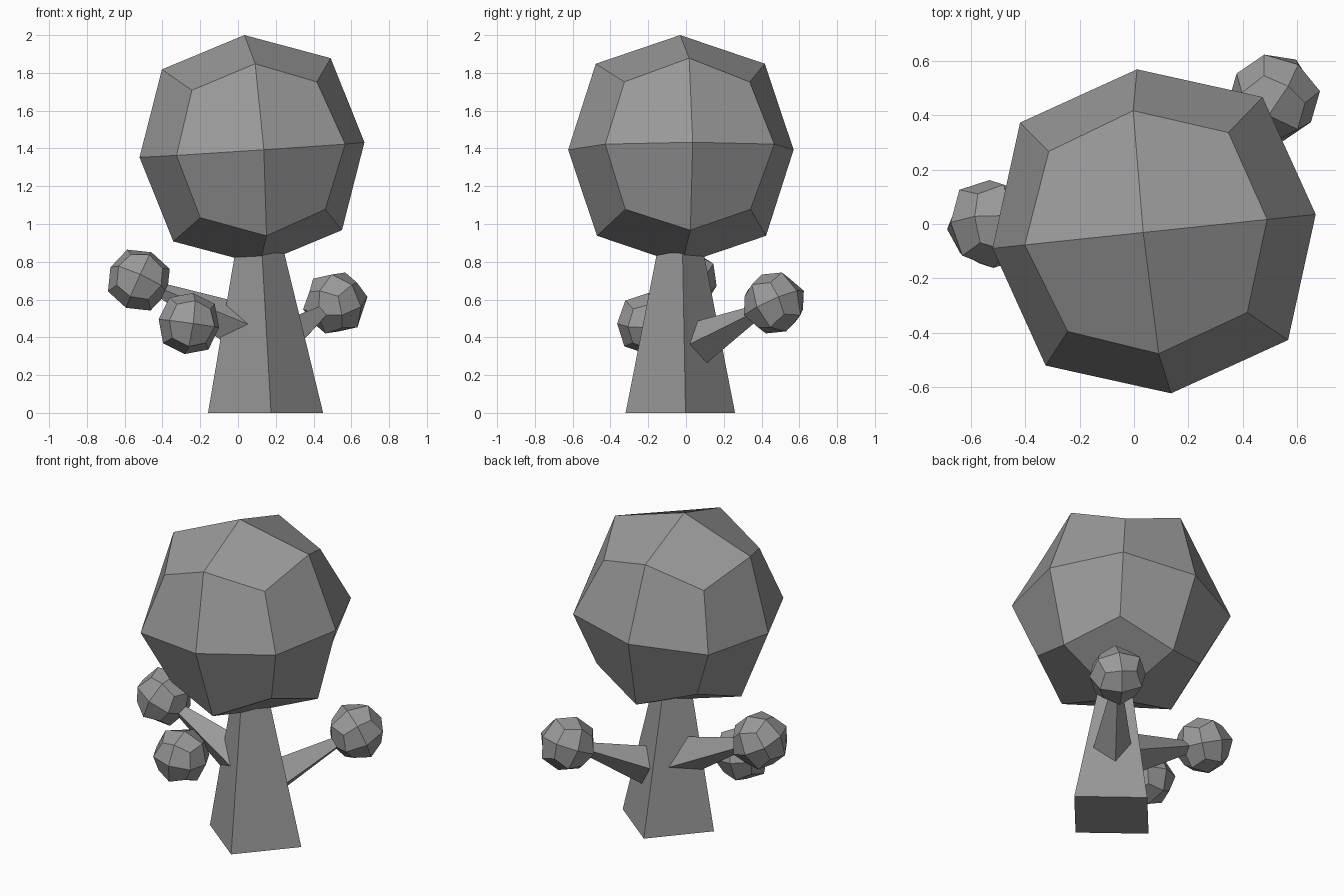
import bpy, bmesh
from math import radians
from mathutils import Vector, Matrix, Euler, Quaternion

if "Cube" in bpy.data.objects:
    bpy.data.objects.remove(bpy.data.objects["Cube"])

# Dark grey used on every part
grey = bpy.data.materials.new("dark_grey")
grey.diffuse_color = (0.32, 0.32, 0.32, 1)
grey.use_nodes = True
grey.node_tree.nodes["Principled BSDF"].inputs["Base Color"].default_value = grey.diffuse_color


def add_object(name, bm, matrix):
    bm.transform(matrix)
    mesh = bpy.data.meshes.new(name)
    bm.to_mesh(mesh)
    bm.free()
    mesh.materials.append(grey)
    obj = bpy.data.objects.new(name, mesh)
    bpy.context.collection.objects.link(obj)
    return obj


def leaf_ball(name, center, radius, rotation, height=1.0):
    """Cube rounded once into a 24-quad ball."""
    bm = bmesh.new()
    bmesh.ops.create_cube(bm, size=2 * radius)
    obj = add_object(name, bm, Matrix.Diagonal((1, 1, height, 1)))
    obj.matrix_world = Matrix.Translation(center) @ rotation.to_matrix().to_4x4()
    mod = obj.modifiers.new("round", 'SUBSURF')
    mod.levels = mod.render_levels = 1
    mod.use_limit_surface = False


def taper(name, r_base, r_top, length, matrix):
    """Four-sided tapered post starting at its local origin."""
    bm = bmesh.new()
    bmesh.ops.create_cone(bm, cap_ends=True, segments=4, radius1=r_base,
                          radius2=r_top, depth=length,
                          matrix=Matrix.Translation((0, 0, length / 2)))
    return add_object(name, bm, matrix)


def branch(name, base, tip, r_base, roll):
    base, tip = Vector(base), Vector(tip)
    axis = tip - base
    turn = axis.to_track_quat('Z', 'Y') @ Quaternion((0, 0, 1), radians(roll))
    taper(name, r_base, 0.015, axis.length,
          Matrix.Translation(base) @ turn.to_matrix().to_4x4())
    return turn


# Trunk, leaning slightly to the left
lean = Matrix.Diagonal((1.02, 0.97, 1, 1))
lean[0][2] = -0.037
taper("trunk", 0.3, 0.097, 1.0,
      Matrix.Translation((0.146, -0.03, 0)) @ lean @ Matrix.Rotation(radians(5.4), 4, 'Z'))

# Crown
leaf_ball("crown", (0.074, -0.027, 1.393), 0.6,
          Euler((0, radians(-3.8), radians(6))), 1.014)

# Side branches with their leaf balls
for side, base, tip, r, roll in (
        ("left", (0.08, -0.025, 0.43), (-0.525, 0.0, 0.703), 0.138, 12),
        ("back", (0.165, -0.01, 0.33), (0.515, 0.465, 0.582), 0.135, 8)):
    turn = branch(side + "_branch", base, tip, r, roll)
    leaf_ball(side + "_leaf_ball", tip, 0.165, turn)

# Small leaf ball resting against the left branch
leaf_ball("front_leaf_ball", (-0.26, -0.203, 0.473), 0.163,
          Euler((0, radians(8), radians(8))))
